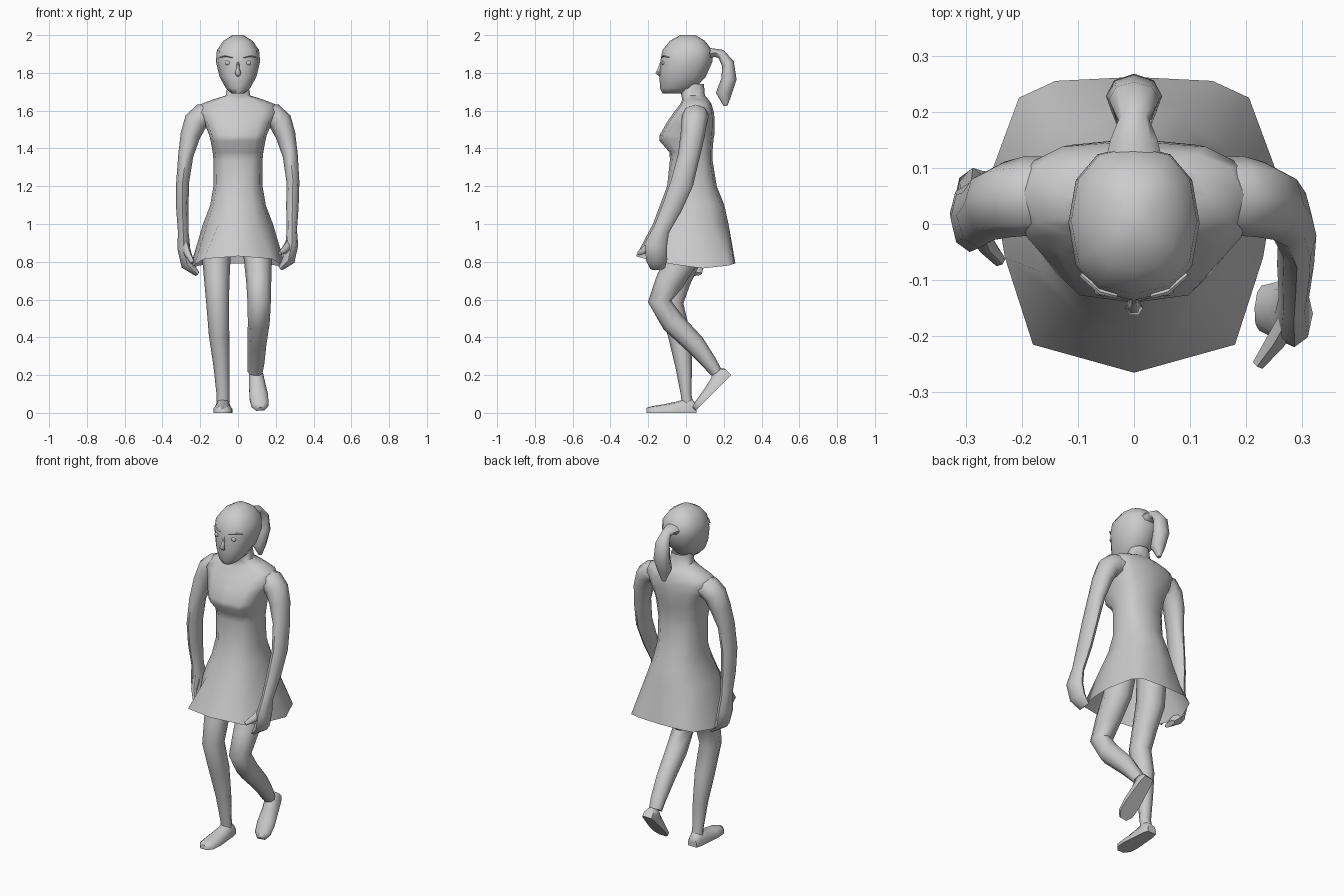
import bpy, bmesh, math
from mathutils import Vector, Matrix


def skin(name, rings, cap_start=True, cap_end=True, matrix=None):
    """Bridge a list of equal-length point rings into a smooth mesh."""
    bm = bmesh.new()
    loops = [[bm.verts.new(p) for p in r] for r in rings]
    n = len(loops[0])
    for a, b in zip(loops, loops[1:]):
        for i in range(n):
            j = (i + 1) % n
            bm.faces.new((a[i], a[j], b[j], b[i]))
    if cap_start:
        bm.faces.new(loops[0][::-1])
    if cap_end:
        bm.faces.new(loops[-1])
    bmesh.ops.recalc_face_normals(bm, faces=bm.faces)
    if matrix:
        bm.transform(matrix)
    me = bpy.data.meshes.new(name)
    bm.to_mesh(me)
    bm.free()
    ob = bpy.data.objects.new(name, me)
    bpy.context.collection.objects.link(ob)
    bpy.ops.object.select_all(action='DESELECT')
    ob.select_set(True)
    bpy.context.view_layer.objects.active = ob
    bpy.ops.object.shade_smooth_by_angle(angle=math.radians(60))
    return ob


def tube(name, path, ref=(0, 1, 0), n=8, cap_start=True):
    """Limb along (x, y, z, radius along ref, other radius) stations."""
    pts = [Vector(p[:3]) for p in path]
    rings = []
    for i, p in enumerate(path):
        t = Vector()
        if i:
            t += (pts[i] - pts[i - 1]).normalized()
        if i < len(pts) - 1:
            t += (pts[i + 1] - pts[i]).normalized()
        t.normalize()
        u = Vector(ref)
        u = (u - t * u.dot(t)).normalized()
        v = t.cross(u)
        rings.append([pts[i] + u * p[3] * math.cos(k * math.tau / n)
                      + v * p[4] * math.sin(k * math.tau / n) for k in range(n)])
    return skin(name, rings, cap_start=cap_start)


def slice_ring(z, rx, front, back, power=.85, n=12):
    """Horizontal body section starting at the front."""
    mid, half, out = (front + back) / 2, (back - front) / 2, []
    for i in range(n):
        a = -math.pi / 2 + i * math.tau / n
        c, s = math.cos(a), math.sin(a)
        out.append((math.copysign(abs(c) ** power, c) * rx,
                    mid + math.copysign(abs(s) ** power, s) * half, z))
    return out


# Dress and neck: shaped hem, waist, bust, shoulders
hem = [(0, -.265, .83), (.18, -.215, .815), (.23, -.06, .785), (.255, .09, .765),
       (.205, .225, .78), (.14, .255, .79), (0, .262, .79)]
hem += [(-x, y, z) for x, y, z in hem[5:0:-1]]
body = [(1.0, .185, -.175, .225), (1.1, .147, -.138, .203), (1.2, .13, -.1, .163),
        (1.34, .13, -.085, .14, .75), (1.38, .134, -.088, .14, .7),
        (1.44, .145, -.14, .145, .65), (1.47, .152, -.14, .15, .65),
        (1.54, .18, -.1, .152, .65), (1.59, .212, -.065, .148, .72),
        (1.635, .195, -.03, .135, .8), (1.66, .13, -.02, .118),
        (1.68, .065, -.025, .1), (1.74, .055, -.03, .095)]
skin("dress_body", [hem] + [slice_ring(*r) for r in body], cap_start=False, cap_end=False)

# Head
head = [(1.692, .035, -.125, -.01), (1.72, .065, -.138, .05), (1.78, .098, -.14, .105),
        (1.86, .117, -.136, .14), (1.92, .112, -.125, .138), (1.97, .077, -.085, .1),
        (2.0, .028, -.03, .05)]
skin("head", [slice_ring(*r) for r in head])

# Nose, eyes, brows
tube("nose", [(0, -.13, 1.86, .006, .006), (0, -.142, 1.82, .009, .01),
              (0, -.15, 1.8, .016, .014), (0, -.138, 1.785, .01, .006)], ref=(1, 0, 0), n=6)
for side, s in (("left", 1), ("right", -1)):
    bpy.ops.mesh.primitive_uv_sphere_add(segments=10, ring_count=6, radius=1,
                                         location=(s * .055, -.12, 1.853))
    eye = bpy.context.object
    eye.name = side + "_eye"
    eye.scale = (.016, .009, .012)
    bpy.ops.object.shade_smooth()
    tube(side + "_brow", [(s * .03, -.129, 1.882, .004, .004), (s * .06, -.121, 1.89, .005, .005),
                          (s * .095, -.09, 1.883, .004, .002)], n=4)

# Ponytail
tube("ponytail", [(0, .115, 1.9, .05, .035), (0, .15, 1.907, .042, .022), (0, .185, 1.9, .028, .025),
                  (0, .222, 1.85, .045, .033), (0, .228, 1.77, .05, .04),
                  (0, .2, 1.69, .04, .042), (0, .21, 1.625, .012, .01)], ref=(1, 0, 0))

# Arms: shared shoulders, different forearm poses
forearms = {
    "left": (1, [(.291, -.02, 1.22, .06, .034), (.288, -.072, 1.09, .053, .033),
                 (.285, -.13, .97, .043, .027), (.285, -.16, .89, .06, .034),
                 (.268, -.155, .81, .056, .034), (.225, -.15, .765, .04, .014)],
             [(.28, -.16, .91, .03, .02), (.255, -.205, .87, .025, .02),
              (.222, -.25, .845, .012, .012)]),
    "right": (-1, [(.293, .01, 1.22, .06, .034), (.295, .02, 1.09, .053, .033),
                   (.29, .033, .96, .043, .028), (.287, .04, .87, .06, .034),
                   (.27, .04, .785, .055, .032), (.215, .045, .735, .04, .014)],
              [(.28, .01, .89, .03, .02), (.265, -.035, .84, .022, .018),
               (.24, -.065, .795, .012, .012)]),
}
shoulder = [(.16, .05, 1.575, .07, .06), (.19, .05, 1.573, .071, .064),
            (.225, .044, 1.54, .068, .063), (.252, .035, 1.47, .064, .053),
            (.277, .015, 1.36, .058, .04)]
for side, (s, lower, thumb) in forearms.items():
    tube(side + "_arm", [(s * p[0], *p[1:]) for p in shoulder + lower], cap_start=False)
    tube(side + "_thumb", [(s * p[0], *p[1:]) for p in thumb], ref=(0, 0, 1), n=6)

# Legs: straight standing leg and bent trailing leg
tube("right_leg", [(-.1, .03, 1.0, .09, .075), (-.115, 0, .83, .085, .076),
                   (-.112, -.045, .7, .07, .067), (-.108, -.078, .58, .064, .06),
                   (-.1, -.035, .41, .06, .054), (-.088, -.012, .25, .045, .042),
                   (-.08, 0, .1, .028, .034), (-.08, .01, .04, .03, .034)])
tube("left_leg", [(.1, .03, 1.0, .09, .075), (.105, -.015, .82, .085, .075),
                  (.11, -.09, .69, .074, .066), (.112, -.14, .59, .062, .062),
                  (.11, -.07, .48, .062, .058), (.1, .05, .36, .054, .05),
                  (.095, .125, .265, .04, .045), (.09, .16, .215, .032, .04)])


# Feet: flat-soled sections from heel to toe
def foot(name, matrix):
    rings = []
    for y, w, h in ((.055, .028, .05), (.02, .038, .085), (-.04, .043, .062),
                    (-.12, .05, .045), (-.18, .045, .036), (-.21, .022, .026)):
        half = [(w, 0), (w, h * .5), (w * .6, h * .9)]
        prof = half + [(0, h)] + [(-x, z) for x, z in half[::-1]]
        rings.append([(x, y, z) for x, z in prof])
    skin(name, rings, matrix=matrix)


foot("right_foot", Matrix.Translation((-.08, 0, 0)))
foot("left_foot", Matrix.Translation((.098, .2, .16)) @ Matrix.Rotation(math.radians(45), 4, 'X')
     @ Matrix.Rotation(.1, 4, 'Z'))
